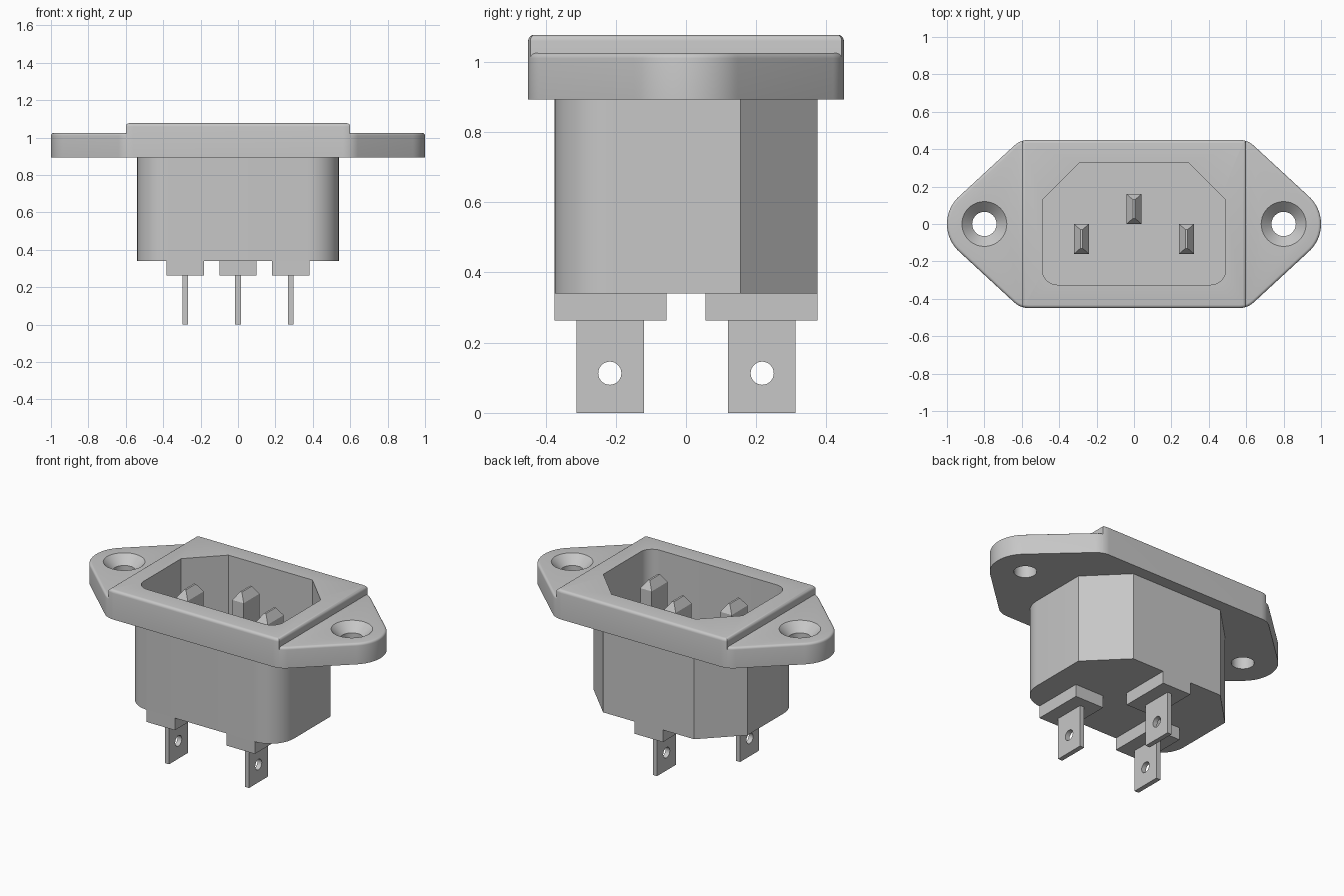
import bpy, bmesh
from math import cos, sin, radians, degrees, acos

cube = bpy.data.objects.get("Cube")
if cube:
    bpy.data.objects.remove(cube, do_unlink=True)

grey = bpy.data.materials.new("plain grey")
grey.use_nodes = True
colour = (0.57, 0.57, 0.57, 1)
grey.diffuse_color = colour
grey.node_tree.nodes["Principled BSDF"].inputs["Base Color"].default_value = colour

BASE, EAR_TOP, PLATE_TOP, STEP = 0.893, 1.025, 1.077, 0.6
CORNER_X, CORNER_Y, CORNER_R = 0.56, 0.33, 0.12
N = 9  # steps around every corner, so that outlines match point for point


def arc(cx, cy, r, a0, a1, n=N):
    """Points along an arc, angles in degrees."""
    angles = [radians(a0 + (a1 - a0) * i / n) for i in range(n + 1)]
    return [(cx + r * cos(a), cy + r * sin(a)) for a in angles]


def circle(cx, cy, r, n=40):
    return arc(cx, cy, r, 0, 360, n)[:-1]


def rect(cx, cy, w, d):
    return [(cx + sx * w / 2, cy + sy * d / 2) for sx, sy in ((-1, -1), (1, -1), (1, 1), (-1, 1))]


def mirrored(right):
    return right + [(-x, y) for x, y in reversed(right)]


def at(points, z):
    return [(x, y, z) for x, y in points]


def loft(name, rings, bevel=0, keep=None):
    """Closed solid through matching rings; optionally rounds chosen edges of the last ring."""
    bm = bmesh.new()
    loops = [[bm.verts.new(p) for p in r] for r in rings]
    n = len(loops[0])
    for lo, hi in zip(loops, loops[1:]):
        for i in range(n):
            j = (i + 1) % n
            bm.faces.new((lo[i], lo[j], hi[j], hi[i]))
    bm.faces.new(loops[0][::-1])
    top = bm.faces.new(loops[-1])
    bm.normal_update()
    if bm.calc_volume(signed=True) < 0:
        bmesh.ops.reverse_faces(bm, faces=bm.faces)
        bm.normal_update()
    if bevel:
        edges = [e for e in top.edges if keep(e.verts[0].co, e.verts[1].co)]
        bmesh.ops.bevel(bm, geom=edges, offset=bevel, segments=4, profile=0.5, affect='EDGES')
    mesh = bpy.data.meshes.new(name)
    bm.to_mesh(mesh)
    bm.free()
    mesh.materials.append(grey)
    ob = bpy.data.objects.new(name, mesh)
    bpy.context.collection.objects.link(ob)
    return ob


def cut(ob, cutter):
    mod = ob.modifiers.new("cut", 'BOOLEAN')
    mod.operation, mod.solver, mod.object = 'DIFFERENCE', 'EXACT', cutter
    bpy.context.view_layer.objects.active = ob
    bpy.ops.object.modifier_apply(modifier=mod.name)
    bpy.data.objects.remove(cutter, do_unlink=True)


def shell_outline(w, d, chamfer, r):
    """Rounded front corners, chamfered back corners."""
    slope = [(w - chamfer * i / N, d - chamfer * (1 - i / N)) for i in range(N + 1)]
    return mirrored(arc(w - r, r - d, r, -90, 0) + slope)


def split_angle(inset=0.0):
    """Where the flange corner meets the step between plate and ear."""
    return degrees(acos((STEP - inset - CORNER_X) / (CORNER_R - inset)))


def plate_outline(inset=0.0):
    r, a = CORNER_R - inset, split_angle(inset)
    return mirrored(arc(CORNER_X, -CORNER_Y, r, -90, -a) + arc(CORNER_X, CORNER_Y, r, a, 90))


# Housing, raised flange plate and open socket in one skin
outer = shell_outline(0.54, 0.375, 0.22, 0.165)
socket = shell_outline(0.49, 0.325, 0.195, 0.08)
ROUND = 0.018
rings = [at(outer, 0.34), at(outer, BASE), at(plate_outline(), BASE)]
for step in range(5):
    a = radians(90 * step / 4)
    rings.append(at(plate_outline(ROUND * (1 - cos(a))), PLATE_TOP - ROUND * (1 - sin(a))))
rings += [at(socket, PLATE_TOP), at(socket, 0.43)]
parts = [loft("housing_and_flange_plate", rings)]

# Mounting ears with countersunk screw holes
for side, s in (("left", 1), ("right", -1)):
    half = arc(CORNER_X, CORNER_Y, CORNER_R, split_angle(), 47.8, 5) + arc(0.8, 0, 0.2, 47.8, 0, 12)
    half = [(s * x, y) for x, y in half]
    ear_outline = half + [(x, -y) for x, y in reversed(half[:-1])]
    ear = loft(side + "_mounting_ear", [at(ear_outline, BASE), at(ear_outline, EAR_TOP)], bevel=0.015,
               keep=lambda a, b: max(abs(a.x), abs(b.x)) > STEP + 0.001)
    levels = ((0.065, 0.8), (0.065, 0.97), (0.12, EAR_TOP), (0.12, 1.2))
    cut(ear, loft("screw_cutter", [at(circle(s * 0.8, 0, r), z) for r, z in levels]))
    parts.append(ear)

# Contact pins, support blocks and solder tabs
for label, x, s in (("left", 0.281, -1), ("centre", 0, 1), ("right", -0.281, -1)):
    y = s * 0.08
    parts.append(loft(label + "_pin", [at(rect(x, y, 0.08, 0.16), 0.42),
                                       at(rect(x, y, 0.08, 0.16), 0.985),
                                       at(rect(x, y, 0.012, 0.1), 1.035)]))
    block = rect(x, s * 0.215, 0.2, 0.32)
    parts.append(loft(label + "_support_block", [at(block, 0.263), at(block, 0.34)]))
    blade = rect(x, s * 0.216, 0.03, 0.192)
    tab = loft(label + "_solder_tab", [at(blade, 0), at(blade, 0.263)])
    hole = circle(s * 0.217, 0.113, 0.033, 28)
    cut(tab, loft("tab_cutter", [[(x + dx, u, v) for u, v in hole] for dx in (-0.1, 0.1)]))
    parts.append(tab)

# Smooth curved surfaces, crisp corners
bpy.ops.object.select_all(action='DESELECT')
for ob in parts:
    ob.select_set(True)
bpy.context.view_layer.objects.active = parts[0]
bpy.ops.object.shade_smooth_by_angle(angle=radians(30))
